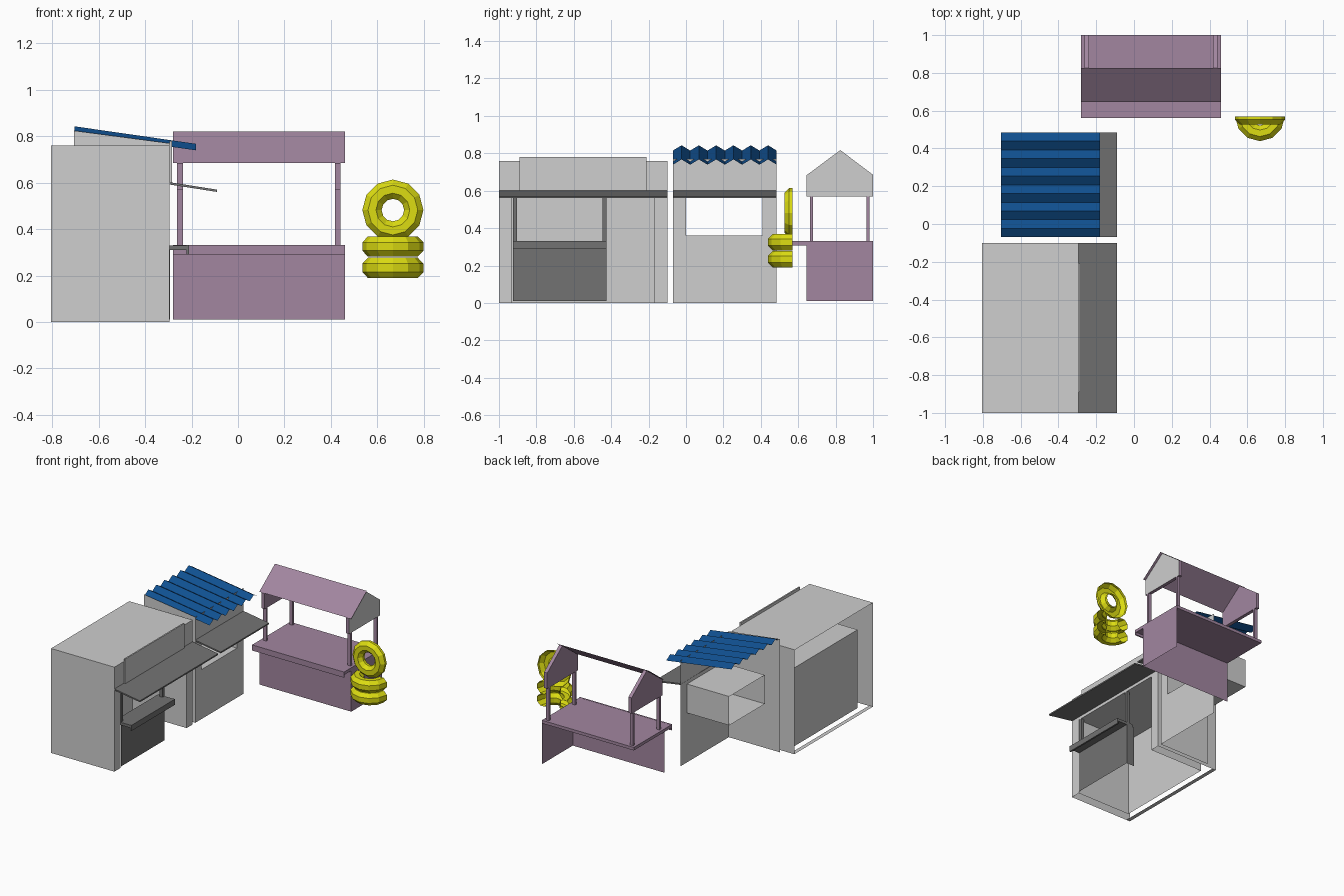
import bpy, bmesh, math
from mathutils import Matrix, Vector

cube = bpy.data.objects.get("Cube")
if cube:
    bpy.data.objects.remove(cube, do_unlink=True)


def material(name, rgb):
    m = bpy.data.materials.new(name)
    m.use_nodes = True
    m.diffuse_color = (*rgb, 1)
    bsdf = next(n for n in m.node_tree.nodes if n.type == 'BSDF_PRINCIPLED')
    bsdf.inputs["Base Color"].default_value = (*rgb, 1)
    bsdf.inputs["Roughness"].default_value = 0.9
    return m


LIGHT = material("light grey", (0.62, 0.62, 0.62))
DARK = material("dark grey", (0.17, 0.17, 0.17))
MAUVE = material("mauve", (0.36, 0.24, 0.35))
BLUE = material("blue", (0.005, 0.08, 0.28))
YELLOW = material("yellow", (0.72, 0.72, 0.006))


def finish(name, bm, *mats):
    me = bpy.data.meshes.new(name)
    bm.to_mesh(me)
    bm.free()
    for m in mats:
        me.materials.append(m)
    ob = bpy.data.objects.new(name, me)
    bpy.context.scene.collection.objects.link(ob)
    return ob


def box(name, x, y, z, mat):
    bm = bmesh.new()
    size = [b - a for a, b in (x, y, z)]
    mid = [(a + b) / 2 for a, b in (x, y, z)]
    bmesh.ops.create_cube(bm, size=1, matrix=Matrix.Translation(mid) @ Matrix.Diagonal((*size, 1)))
    return finish(name, bm, mat)


def sheet(name, points, mat):
    bm = bmesh.new()
    bm.faces.new([bm.verts.new(p) for p in points])
    return finish(name, bm, mat)


def sheet_x(name, x, y, z, mat):
    return sheet(name, [(x, y[0], z[0]), (x, y[1], z[0]), (x, y[1], z[1]), (x, y[0], z[1])], mat)


def sheet_y(name, x, y, z, mat):
    return sheet(name, [(x[0], y, z[0]), (x[1], y, z[0]), (x[1], y, z[1]), (x[0], y, z[1])], mat)


def sheet_z(name, x, y, z, mat):
    return sheet(name, [(x[0], y[0], z), (x[1], y[0], z), (x[1], y[1], z), (x[0], y[1], z)], mat)


def awning(name, y):
    # thin slab sloping down away from the facade
    bm = bmesh.new()
    prof = [(FRONT, 0.592), (-0.09, 0.56), (-0.09, 0.57), (FRONT, 0.602)]
    f = bm.faces.new([bm.verts.new((px, y[0], pz)) for px, pz in prof])
    ext = bmesh.ops.extrude_face_region(bm, geom=[f])
    bmesh.ops.translate(bm, vec=(0, y[1] - y[0], 0),
                        verts=[v for v in ext["geom"] if isinstance(v, bmesh.types.BMVert)])
    bmesh.ops.recalc_face_normals(bm, faces=bm.faces)
    return finish(name, bm, DARK)


FRONT = -0.295   # facade plane shared by both huts
HEAD = 0.57      # top of the openings

# Large hut: outer shell, open at the back, around an inner room
BACK, ROOM_BACK = -0.805, -0.73
Y0, Y1, IN0, IN1, TOP = -1.0, -0.1, -0.93, -0.17, 0.76
sheet_z("large_hut_roof", (BACK, FRONT), (Y0, Y1), TOP, LIGHT)
for label, outer, inner in (("near", Y0, IN0), ("far", Y1, IN1)):
    edge = sorted((outer, inner))
    sheet_y(label + "_outer_wall", (BACK, FRONT), outer, (0, TOP), LIGHT)
    sheet_y(label + "_inner_wall", (ROOM_BACK, FRONT), inner, (0, HEAD), LIGHT)
    sheet_x(label + "_wall_end", FRONT, edge, (0, TOP), LIGHT)
sheet_x("room_back_wall", ROOM_BACK, (IN0, IN1), (0, HEAD), LIGHT)
sheet_z("room_ceiling", (ROOM_BACK, FRONT), (IN0, IN1), HEAD, LIGHT)
sheet_x("large_hut_upper_facade", FRONT, (IN0, IN1), (HEAD, TOP), LIGHT)
sheet_z("back_footing", (BACK, BACK + 0.03), (Y0, Y1), 0.003, LIGHT)
box("sign_board", (FRONT, -0.285), (-0.89, -0.21), (0.6, 0.78), LIGHT)
awning("large_hut_awning", (Y0, Y1))

# Serving counter of the large hut
C0, C1 = -0.925, -0.425
sheet_x("counter_front", FRONT + 0.002, (C0, C1), (0.01, 0.31), DARK)
sheet_y("counter_end", (FRONT - 0.06, FRONT + 0.002), C1, (0.01, 0.31), DARK)
box("counter_shelf", (FRONT - 0.05, -0.21), (C0, C1), (0.31, 0.33), DARK)
box("counter_lip", (-0.222, -0.21), (C0, C1), (0.29, 0.331), DARK)
for i, y in enumerate((C0, C1 - 0.022)):
    box(f"counter_post_{i}", (FRONT - 0.022, FRONT), (y, y + 0.022), (0.33, HEAD), DARK)

# Small hut: two walls, a facade with a boxed-out window, a corrugated roof
S0, S1, SBACK = -0.07, 0.485, -0.707
W0, W1, SILL, WBACK = 0.0, 0.41, 0.36, -0.635


def roof_z(x):
    return 0.828 - 0.144 * (x + 0.70)


sheet("small_hut_side_wall", [(SBACK, S0, 0), (FRONT, S0, 0), (FRONT, S0, roof_z(FRONT)),
                              (SBACK, S0, roof_z(SBACK) - 0.005)], LIGHT)
for part, y, z in (("lower", (S0, S1), (0, SILL)), ("near", (S0, W0), (SILL, HEAD)),
                   ("far", (W1, S1), (SILL, HEAD)), ("upper", (S0, S1), (HEAD, roof_z(FRONT)))):
    sheet_x("small_hut_facade_" + part, FRONT, y, z, LIGHT)
for part, z in (("sill", SILL), ("head", HEAD)):
    sheet_z("window_" + part, (WBACK, FRONT), (W0, W1), z, LIGHT)
for part, y in (("near", W0), ("far", W1)):
    sheet_y(f"window_{part}_cheek", (WBACK, FRONT), y, (SILL, HEAD), LIGHT)
awning("small_hut_awning", (S0, S1))

bm = bmesh.new()
FOLDS = 12
rows = []
for i in range(FOLDS + 1):
    y = S0 + (S1 - S0) * i / FOLDS
    dz = 0.014 if i % 2 else -0.014
    rows.append([bm.verts.new((x, y, roof_z(x) + dz)) for x in (-0.705, -0.18)])
for a, b in zip(rows, rows[1:]):
    bm.faces.new((a[0], a[1], b[1], b[0]))
finish("corrugated_roof", bm, BLUE)

# Market stall: panels on two sides, counter, posts, gables and one roof slope
L, R, F, B = -0.28, 0.46, 0.645, 1.0
EAVE, RIDGE, RIDGE_Y, TABLE = 0.685, 0.82, 0.825, 0.33
sheet_y("stall_front_panel", (L, R), F, (0.01, TABLE), MAUVE)
sheet_x("stall_side_panel", R, (F, B), (0.01, TABLE), MAUVE)
box("stall_counter", (L, R), (0.56, B), (0.308, TABLE), MAUVE)
box("stall_counter_lip", (L, R), (0.56, 0.57), (0.29, TABLE + 0.001), MAUVE)
sheet("stall_roof", [(L, F, EAVE), (R, F, EAVE), (R, RIDGE_Y, RIDGE), (L, RIDGE_Y, RIDGE)], MAUVE)
for side, x in (("right", -0.262), ("left", 0.417)):
    for end, y in (("front", 0.664), ("back", 0.965)):
        box(f"{side}_{end}_post", (x, x + 0.025), (y, y + 0.016), (TABLE, HEAD), MAUVE)
    bm = bmesh.new()
    outline = [(F, HEAD), (B, HEAD), (B, EAVE), (RIDGE_Y, RIDGE - 0.003), (F, EAVE - 0.002)]
    f = bm.faces.new([bm.verts.new((x, y, z)) for y, z in outline])
    ext = bmesh.ops.extrude_face_region(bm, geom=[f])
    bmesh.ops.translate(bm, vec=(0.025, 0, 0),
                        verts=[v for v in ext["geom"] if isinstance(v, bmesh.types.BMVert)])
    bmesh.ops.recalc_face_normals(bm, faces=bm.faces)
    if side == "left":
        for face in bm.faces:
            face.material_index = int(face.normal.x > 0.9)
    finish(side + "_gable", bm, MAUVE, LIGHT)

# Swim rings: tori cut off flat behind
CUT_Y = 0.57


def ring(name, center, upright, major, minor, around=12, tube=8):
    bm = bmesh.new()
    grid = []
    for i in range(around):
        a = math.tau * i / around
        loop = []
        for j in range(tube):
            b = math.tau * (j + 0.5) / tube
            r = major + minor * math.cos(b)
            p = Vector((r * math.cos(a), r * math.sin(a), minor * math.sin(b) * 1.05))
            if upright:
                p = Vector((p.x, -p.z, p.y))
            loop.append(bm.verts.new(p + Vector(center)))
        grid.append(loop)
    for i in range(around):
        n = (i + 1) % around
        for j in range(tube):
            k = (j + 1) % tube
            bm.faces.new((grid[i][j], grid[n][j], grid[n][k], grid[i][k]))
    bmesh.ops.bisect_plane(bm, geom=bm.verts[:] + bm.edges[:] + bm.faces[:], dist=1e-5,
                           plane_co=(0, CUT_Y, 0), plane_no=(0, 1, 0), clear_outer=True)
    return finish(name, bm, YELLOW)


ring("lower_swim_ring", (0.667, CUT_Y, 0.233), False, 0.09, 0.045)
ring("middle_swim_ring", (0.667, CUT_Y, 0.325), False, 0.09, 0.045)
ring("upright_swim_ring", (0.667, CUT_Y, 0.482), True, 0.09, 0.045)
